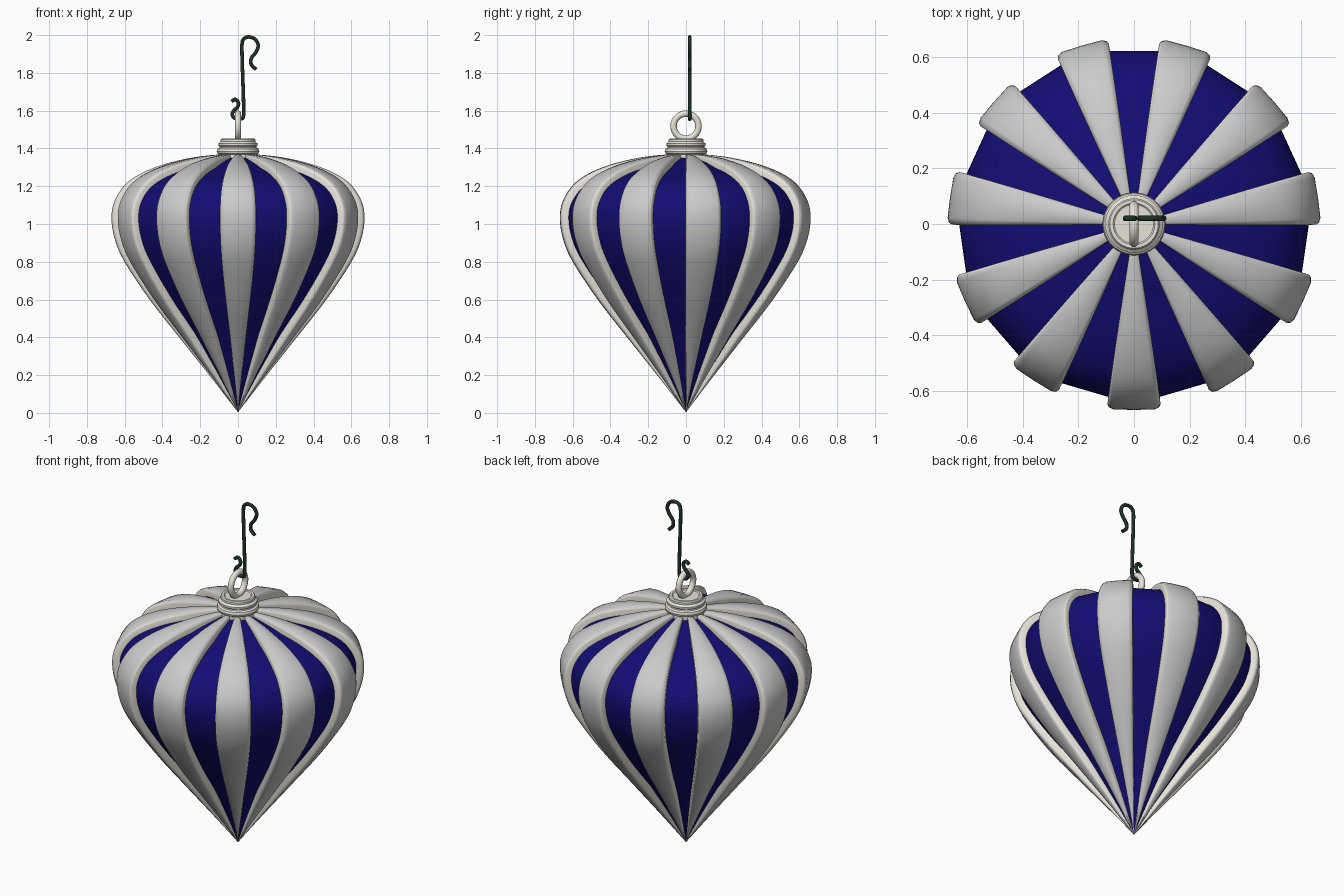
import bpy, bmesh, math
from mathutils import Vector

if "Cube" in bpy.data.objects:
    bpy.data.objects.remove(bpy.data.objects["Cube"])

def material(name, rgb):
    m = bpy.data.materials.new(name)
    m.diffuse_color = (*rgb, 1)
    m.use_nodes = True
    m.node_tree.nodes["Principled BSDF"].inputs["Base Color"].default_value = m.diffuse_color
    return m

blue = material("deep_blue", (0.006, 0.004, 0.17))
cream = material("cream", (0.80, 0.77, 0.69))
green = material("dark_green", (0.012, 0.03, 0.02))
grey = material("grey", (0.6, 0.6, 0.6))

def finish(name, bm, mats, angle=35):
    bmesh.ops.recalc_face_normals(bm, faces=bm.faces)
    me = bpy.data.meshes.new(name)
    bm.to_mesh(me)
    bm.free()
    ob = bpy.data.objects.new(name, me)
    bpy.context.collection.objects.link(ob)
    for m in mats:
        me.materials.append(m)
    bpy.ops.object.select_all(action='DESELECT')
    bpy.context.view_layer.objects.active = ob
    ob.select_set(True)
    bpy.ops.object.shade_smooth_by_angle(angle=math.radians(angle))
    return ob

def spline(pts, n=4):
    # Catmull-Rom through the points
    p = [Vector(q) for q in pts]
    p = [2 * p[0] - p[1]] + p + [2 * p[-1] - p[-2]]
    out = []
    for i in range(1, len(p) - 2):
        a, b, c, d = p[i - 1:i + 3]
        for k in range(n):
            t = k / n
            out.append(0.5 * (2 * b + (c - a) * t + (2 * a - 5 * b + 4 * c - d) * t * t
                              + (3 * b - a - 3 * c + d) * t ** 3))
    return out + [p[-2]]

def lathe(name, prof, seg, start, mat, angle=35):
    bm = bmesh.new()
    rings = []
    for r, z in prof:
        if r < 1e-4:
            rings.append([bm.verts.new((0, 0, z))] * seg)
        else:
            rings.append([bm.verts.new((r * math.cos(start + i * math.tau / seg),
                                        r * math.sin(start + i * math.tau / seg), z))
                          for i in range(seg)])
    for a, b in zip(rings, rings[1:]):
        for i in range(seg):
            j = (i + 1) % seg
            f = list(dict.fromkeys((a[i], a[j], b[j], b[i])))
            bm.faces.new(f)
    return finish(name, bm, [mat], angle)

# Outer silhouette of the drop (radius, height), bottom to top
outer = spline([(0.004, 0.008), (0.075, 0.10), (0.153, 0.20), (0.312, 0.40), (0.468, 0.60),
                (0.60, 0.80), (0.651, 0.92), (0.668, 1.03), (0.653, 1.12), (0.60, 1.205),
                (0.52, 1.265), (0.40, 1.315), (0.26, 1.349), (0.15, 1.364), (0.09, 1.368)])
RIBS = 11
HALF = math.pi / (2 * RIBS)
stations = []
for i, p in enumerate(outer):
    t = (outer[min(i + 1, len(outer) - 1)] - outer[max(i - 1, 0)]).normalized()
    n = Vector((t.y, -t.x))
    h = min(0.046 * min(1, p.x / 0.3) ** 0.8, p.x * 0.5)
    stations.append((p - n * h, n, h))

# Blue body: one flat-sided panel per stripe
body = [(0, 0.0)] + [(b.x / math.cos(HALF), b.y) for b, n, h in stations] + [(0, 1.35)]
lathe("blue_body", body, RIBS * 2, -math.pi / 2 + HALF, blue, 50)

# Raised ribs: cream walls, grey faces; (sideways, height) section
section = [(-1, -0.15), (-1.04, 0.55), (-0.98, 0.8), (-0.8, 0.96), (0, 1),
           (0.8, 0.96), (0.98, 0.8), (1.04, 0.55), (1, -0.15)]
strip_mats = [0, 0, 1, 1, 1, 1, 0, 0]
bm = bmesh.new()
for k in range(RIBS):
    a = -math.pi / 2 + k * math.tau / RIBS
    rad = Vector((math.cos(a), math.sin(a), 0))
    tan = Vector((-math.sin(a), math.cos(a), 0))
    rows = []
    for b, n, h in stations:
        w = b.x * math.tan(HALF) + 0.05 * h
        row = []
        for s, v in section:
            q = b + n * h * v
            row.append(bm.verts.new(rad * q.x + tan * w * s + Vector((0, 0, q.y))))
        rows.append(row)
    for r0, r1 in zip(rows, rows[1:]):
        for j, m in enumerate(strip_mats):
            bm.faces.new((r0[j], r0[j + 1], r1[j + 1], r1[j])).material_index = m
    bm.faces.new(rows[0])
    bm.faces.new(rows[-1])
finish("raised_ribs", bm, [cream, grey], 50)

# Stepped cap on top
lathe("cap", [(0, 1.34), (0.10, 1.34), (0.10, 1.368), (0.109, 1.373), (0.113, 1.385),
              (0.109, 1.398), (0.099, 1.404), (0.097, 1.41), (0.104, 1.416), (0.104, 1.426),
              (0.096, 1.432), (0.092, 1.436), (0.092, 1.447), (0.087, 1.453),
              (0.075, 1.453), (0.07, 1.449), (0, 1.449)], 40, 0, cream)

# Hanging ring, standing in the side plane
bpy.ops.mesh.primitive_torus_add(major_segments=40, minor_segments=14, major_radius=0.066,
                                 minor_radius=0.017, location=(0, 0, 1.518),
                                 rotation=(0, math.pi / 2, 0))
ring = bpy.context.object
ring.name = "hanging_ring"
ring.data.materials.append(cream)
bpy.ops.object.shade_smooth_by_angle(angle=math.radians(60))

# Bent wire hook
wire = spline([(-0.034, 1.648), (-0.015, 1.66), (0.002, 1.643), (-0.002, 1.62), (-0.022, 1.60),
               (-0.031, 1.578), (-0.015, 1.559), (0.012, 1.556), (0.029, 1.572), (0.029, 1.66),
               (0.022, 1.87), (0.022, 1.96), (0.037, 1.985), (0.062, 1.99), (0.092, 1.977),
               (0.107, 1.945), (0.095, 1.91), (0.071, 1.878), (0.07, 1.845), (0.096, 1.818)])
cu = bpy.data.curves.new("wire_hook", 'CURVE')
cu.dimensions = '3D'
cu.bevel_depth = 0.010
cu.bevel_resolution = 3
cu.use_fill_caps = True
sp = cu.splines.new('POLY')
sp.points.add(len(wire) - 1)
for pt, q in zip(sp.points, wire):
    pt.co = (q.x, 0.02, q.y, 1)
sp.use_smooth = True
cu.materials.append(green)
hook = bpy.data.objects.new("wire_hook", cu)
bpy.context.collection.objects.link(hook)
